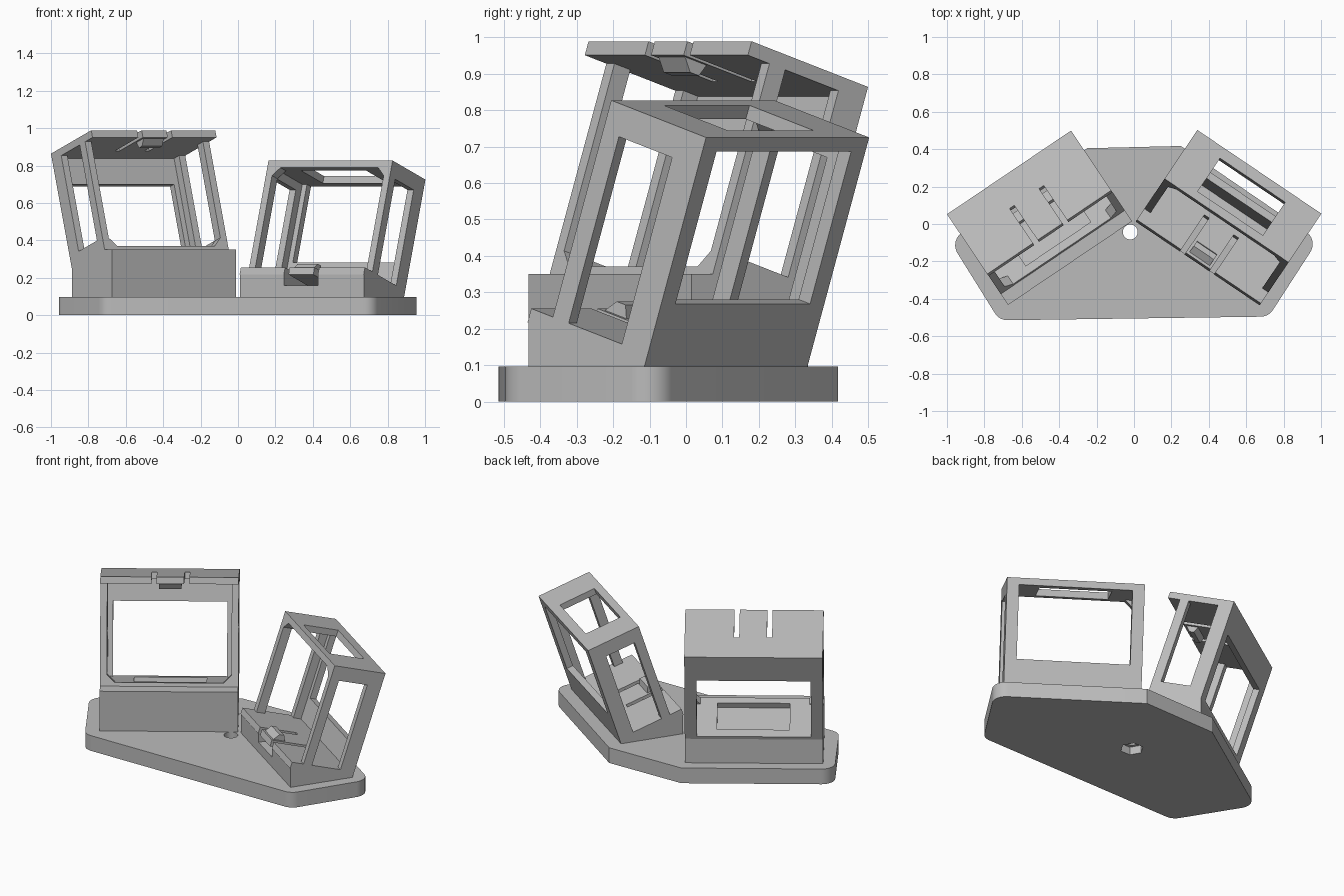
import bpy, bmesh, math
from mathutils import Vector

cube = bpy.data.objects.get("Cube")
if cube:
    bpy.data.objects.remove(cube)

grey = bpy.data.materials.new("light_grey")
grey.use_nodes = True
grey.diffuse_color = (0.5, 0.5, 0.5, 1)
grey.node_tree.nodes["Principled BSDF"].inputs["Base Color"].default_value = (0.5, 0.5, 0.5, 1)

YAW, TILT = math.radians(34), math.radians(18)
WIDTH, HEIGHT, DEPTH, WALL = 0.8, 0.665, 0.33, 0.04
PLATE_DEPTH = 0.405
BACK = 0.403          # distance of the back foot from the centre


def prism(name, pts, lo, hi, place, axis=2, hole=None):
    """Extrude an outline along one axis; an optional rectangular hole pairs with a rectangle."""
    bm = bmesh.new()

    def layer(outline, t):
        verts = []
        for p, q in outline:
            c = [p, q]
            c.insert(axis, t)
            verts.append(bm.verts.new(place(*c)))
        return verts

    def skin(a, b):
        n = len(a)
        for i in range(n):
            j = (i + 1) % n
            bm.faces.new((a[i], a[j], b[j], b[i]))

    bottom, top = layer(pts, lo), layer(pts, hi)
    skin(bottom, top)
    if hole:
        hole_bottom, hole_top = layer(hole, lo), layer(hole, hi)
        skin(hole_bottom, hole_top)
        skin(bottom, hole_bottom)
        skin(top, hole_top)
    else:
        bm.faces.new(bottom)
        bm.faces.new(top)
    bmesh.ops.recalc_face_normals(bm, faces=bm.faces)
    mesh = bpy.data.meshes.new(name)
    bm.to_mesh(mesh)
    bm.free()
    mesh.materials.append(grey)
    obj = bpy.data.objects.new(name, mesh)
    bpy.context.collection.objects.link(obj)
    return obj


def rect(p0, p1, q0, q1):
    return [(p0, q0), (p1, q0), (p1, q1), (p0, q1)]


def rounded(corners):
    """Outline from (x, y, radius) corners."""
    out = []
    for i, (x, y, r) in enumerate(corners):
        c = Vector((x, y))
        if r == 0:
            out.append((x, y))
            continue
        d0 = (Vector(corners[i - 1][:2]) - c).normalized()
        d1 = (Vector(corners[(i + 1) % len(corners)][:2]) - c).normalized()
        half = d0.angle(d1) / 2
        centre = c + (d0 + d1).normalized() * r / math.sin(half)
        s = c + d0 * r / math.tan(half) - centre
        e = c + d1 * r / math.tan(half) - centre
        for k in range(9):
            v = s.lerp(e, k / 8).normalized() * r
            out.append(tuple(centre + v))
    return out


def circle(x, y, r, n):
    return [(x + r * math.cos(math.tau * i / n), y + r * math.sin(math.tau * i / n)) for i in range(n)]


def world(x, y, z):
    return (x, y, z)


def turned(side):
    """Width, distance back, height -> world, for a unit on one side."""
    def place(u, w, z):
        return (side * (w * math.sin(YAW) + u * math.cos(YAW)),
                w * math.cos(YAW) - u * math.sin(YAW), z)
    return place


def tilted(side, z0, flip):
    """Width, tilted depth, tilted height -> world."""
    base = turned(side)

    def place(u, a, b):
        b = 0.645 - b if flip else b - 0.008
        return base(u, BACK + a * math.cos(TILT) + b * math.sin(TILT),
                    z0 - a * math.sin(TILT) + b * math.cos(TILT))
    return place


def frame_unit(label, place):
    # slotted plate with a spring tongue
    outline = [(0, -PLATE_DEPTH)]
    for u in (0.285, 0.475):
        outline += [(u, -PLATE_DEPTH), (u, -0.17), (u + 0.03, -0.17), (u + 0.03, -PLATE_DEPTH)]
    outline += [(WIDTH, -PLATE_DEPTH), (WIDTH, 0), (0, 0)]
    prism(label + "_slotted_plate", outline, 0, WALL, place)
    # catch on the tongue
    prism(label + "_catch", [(-0.39, 0.04), (-0.36, 0.075), (-0.33, 0.075), (-0.315, 0.04)],
          0.33, 0.46, place, axis=0)
    # side walls with windows
    for name, u in (("inner", 0), ("outer", WIDTH - WALL)):
        prism(f"{label}_{name}_side", rect(-DEPTH, 0, 0, HEIGHT), u, u + WALL, place, axis=0,
              hole=rect(-0.275, -0.09, WALL, 0.578))
    # back wall with opening
    prism(label + "_back", rect(0, WIDTH, 0, HEIGHT), -WALL, 0, place, axis=1,
          hole=rect(0.07, 0.73, 0.185, 0.627))
    # cut-out panel opposite the slotted plate
    prism(label + "_cutout_panel", rect(0, WIDTH, -DEPTH, 0), HEIGHT - WALL, HEIGHT, place,
          hole=rect(0.185, 0.605, -0.285, -0.06))
    # corner gussets
    low = HEIGHT - WALL
    for name, u, d in (("inner", WALL, 1), ("outer", WIDTH - WALL, -1)):
        prism(f"{label}_{name}_gusset", [(u, low), (u + d * 0.045, low), (u, low - 0.045)],
              -DEPTH, -0.275, place, axis=1)


# base plate with bolt hole and hexagonal nut pocket
R = 0.08
base = prism("base_plate", rounded([(-0.72, -0.515, R), (0.72, -0.495, R), (0.985, -0.085, R),
                                    (0.25, 0.417, 0), (-0.25, 0.405, 0), (-0.985, -0.09, R)]),
             0, 0.097, world)
for name, r, n, lo, hi in (("bolt_cutter", 0.04, 32, -0.1, 0.2), ("nut_cutter", 0.068, 6, -0.1, 0.05)):
    cutter = prism(name, circle(-0.02, -0.043, r, n), lo, hi, world)
    cutter.hide_render = True
    mod = base.modifiers.new(name, "BOOLEAN")
    mod.operation = "DIFFERENCE"
    mod.solver = "EXACT"
    mod.object = cutter
    bpy.context.view_layer.objects.active = base
    bpy.ops.object.modifier_apply(modifier=name)
    bpy.data.objects.remove(cutter)
bpy.ops.object.select_all(action="DESELECT")
base.select_set(True)
bpy.context.view_layer.objects.active = base
bpy.ops.object.shade_smooth_by_angle(angle=math.radians(25))

# left unit: plate at the bottom on a wedge with a pocket under the tongue
frame_unit("left_frame", tilted(1, 0.1, False))
wedge = [(0.018, 0.09), (0.018, 0.218), (0.403, 0.093), (0.403, 0.09)]
notched = [(0.018, 0.09), (0.018, 0.16), (0.197, 0.16), (0.403, 0.093), (0.403, 0.09)]
for name, prof, lo, hi in (("inner", wedge, 0, 0.285), ("middle", notched, 0.285, 0.505),
                           ("outer", wedge, 0.505, WIDTH)):
    prism(f"left_wedge_{name}", prof, lo, hi, turned(1), axis=0)

# right unit: turned over, plate on top, standing on a taller foot
frame_unit("right_frame", tilted(-1, 0.25, True))
prism("right_foot", [(0.018, 0.09), (0.018, 0.35), (0.088, 0.35), (0.088, 0.334),
                     (0.397, 0.234), (0.403, 0.25), (0.403, 0.09)],
      0, WIDTH, turned(-1), axis=0)
